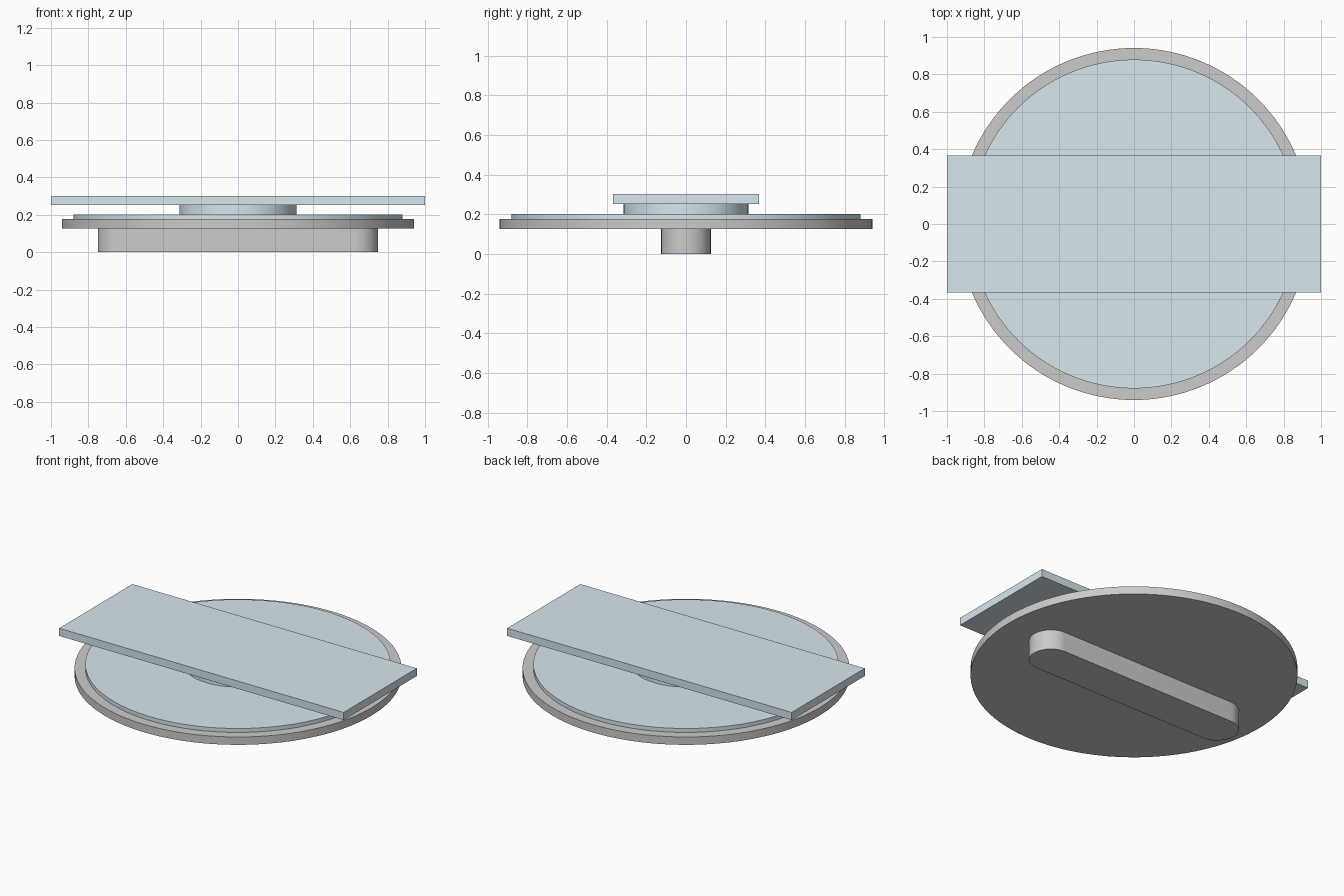
import bpy, bmesh, math

if "Cube" in bpy.data.objects:
    bpy.data.objects.remove(bpy.data.objects["Cube"])

blue = bpy.data.materials.new("pale_blue")
blue.diffuse_color = (0.68, 0.80, 0.86, 1)
blue.use_nodes = True
blue.node_tree.nodes["Principled BSDF"].inputs["Base Color"].default_value = blue.diffuse_color


def extrude_outline(name, outline, z0, z1, material=None):
    """Make a solid with the given xy outline between two heights."""
    bm = bmesh.new()
    base = bm.faces.new([bm.verts.new((x, y, z0)) for x, y in outline])
    ext = bmesh.ops.extrude_face_region(bm, geom=[base], use_keep_orig=True)
    for v in ext["geom"]:
        if isinstance(v, bmesh.types.BMVert):
            v.co.z = z1
    bmesh.ops.recalc_face_normals(bm, faces=bm.faces)
    mesh = bpy.data.meshes.new(name)
    bm.to_mesh(mesh)
    bm.free()
    obj = bpy.data.objects.new(name, mesh)
    bpy.context.collection.objects.link(obj)
    if material:
        mesh.materials.append(material)
    bpy.ops.object.select_all(action='DESELECT')
    obj.select_set(True)
    bpy.context.view_layer.objects.active = obj
    bpy.ops.object.shade_smooth_by_angle(angle=math.radians(30))
    return obj


def arc(cx, radius, start, sweep, points):
    return [(cx + radius * math.cos(start + sweep * i / points),
             radius * math.sin(start + sweep * i / points)) for i in range(points)]


def circle(radius):
    return arc(0, radius, 0, math.tau, 128)


def slot(half_length, r):
    right = arc(half_length - r, r, -math.pi / 2, math.pi * 32 / 31, 32)
    return right + [(-x, -y) for x, y in right]


# Underside: round-ended handle and grey base disc
extrude_outline("bottom_bar", slot(0.75, 0.125), 0, 0.127)
extrude_outline("base_disc", circle(0.941), 0.127, 0.177)

# Upper side: blue disc, central hub and rectangular plate
extrude_outline("upper_disc", circle(0.879), 0.177, 0.202, blue)
extrude_outline("hub", circle(0.314), 0.202, 0.253, blue)
extrude_outline("top_plate", [(-1, -0.367), (1, -0.367), (1, 0.367), (-1, 0.367)],
                0.253, 0.302, blue)
